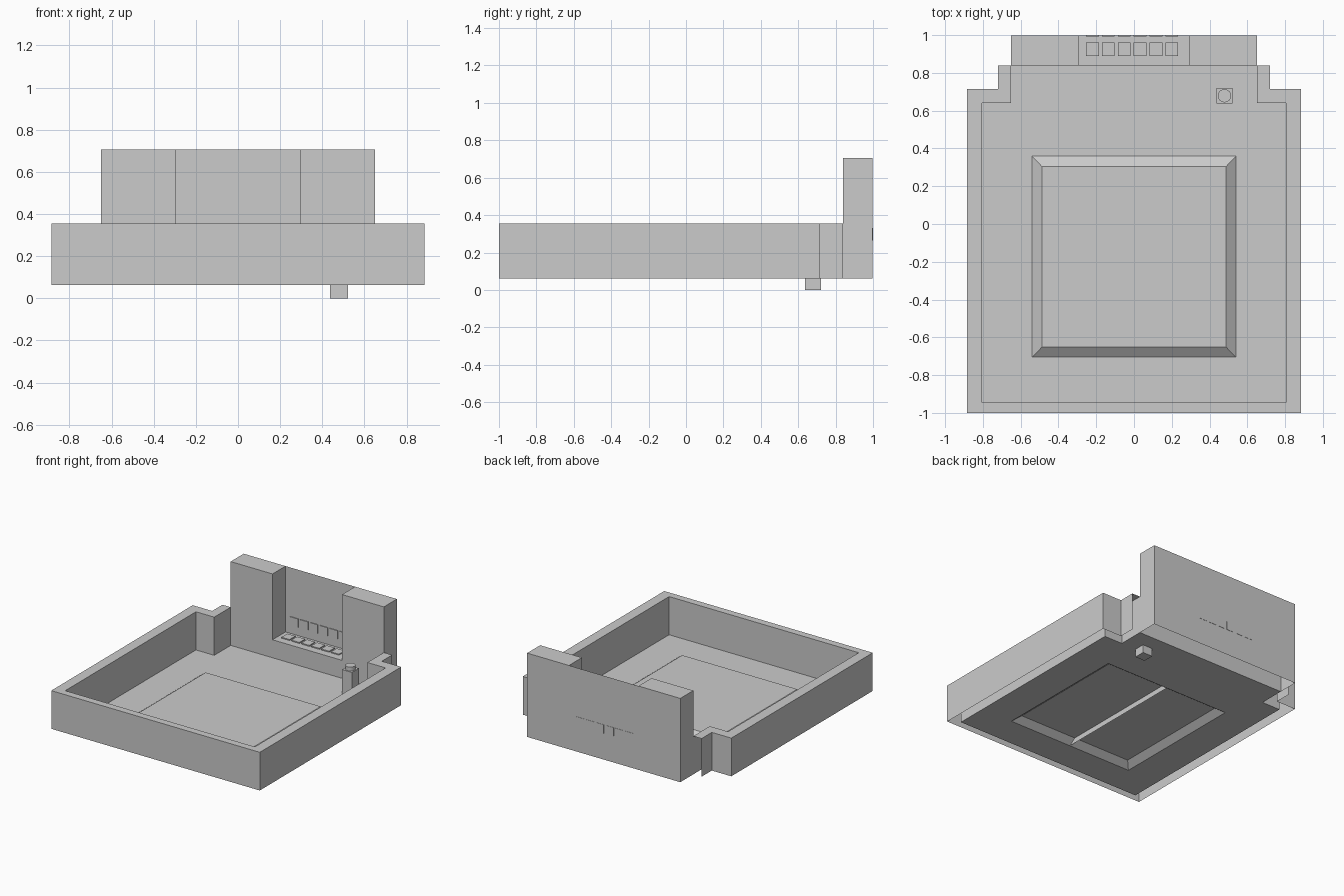
import bpy, bmesh, math

if "Cube" in bpy.data.objects:
    bpy.data.objects.remove(bpy.data.objects["Cube"])

BASE, RIM, TOP = 0.062, 0.355, 0.705


def finish(name, bm):
    bmesh.ops.remove_doubles(bm, verts=bm.verts, dist=0.0001)
    bmesh.ops.recalc_face_normals(bm, faces=bm.faces)
    mesh = bpy.data.meshes.new(name)
    bm.to_mesh(mesh)
    bm.free()
    obj = bpy.data.objects.new(name, mesh)
    bpy.context.collection.objects.link(obj)
    return obj


def face(bm, pts):
    return bm.faces.new([bm.verts.new(p) for p in pts])


def flat(bm, x0, x1, y0, y1, z):
    face(bm, [(x0, y0, z), (x1, y0, z), (x1, y1, z), (x0, y1, z)])


def box(bm, x0, x1, y0, y1, z0, z1):
    v = bmesh.ops.create_cube(bm, size=1)["verts"]
    bmesh.ops.scale(bm, vec=(x1 - x0, y1 - y0, z1 - z0), verts=v)
    bmesh.ops.translate(bm, vec=((x0 + x1) / 2, (y0 + y1) / 2, (z0 + z1) / 2), verts=v)


def mirrored(half):
    return half + [(-x, y) for x, y in reversed(half)]


# Hollow surrounding wall: outer skin, inner skin and rim, open underneath
outer = mirrored([(0.72, 0.84), (0.72, 0.715), (0.885, 0.715), (0.885, -1.0)])
inner = mirrored([(0.65, 0.84), (0.65, 0.64), (0.805, 0.64), (0.805, -0.945)])
bm = bmesh.new()
for i in range(len(outer) - 1):
    for line in (outer, inner):
        a, b = line[i], line[i + 1]
        face(bm, [(*a, BASE), (*b, BASE), (*b, RIM), (*a, RIM)])
    face(bm, [(*outer[i], RIM), (*outer[i + 1], RIM),
              (*inner[i + 1], RIM), (*inner[i], RIM)])
finish("tray_wall", bm)

# Floor sheet with a raised bevelled panel
bm = bmesh.new()
flat(bm, -0.805, 0.805, -0.945, -0.705, BASE)
flat(bm, -0.805, -0.54, -0.705, 0.36, BASE)
flat(bm, 0.54, 0.805, -0.705, 0.36, BASE)
flat(bm, -0.805, 0.805, 0.36, 0.64, BASE)
flat(bm, -0.65, 0.65, 0.64, 0.84, BASE)
PANEL = BASE + 0.04
low = [(-0.54, -0.705), (0.54, -0.705), (0.54, 0.36), (-0.54, 0.36)]
high = [(-0.488, -0.652), (0.488, -0.652), (0.488, 0.305), (-0.488, 0.305)]
for i in range(4):
    j = (i + 1) % 4
    face(bm, [(*low[i], BASE), (*low[j], BASE), (*high[j], PANEL), (*high[i], PANEL)])
face(bm, [(*p, PANEL) for p in high])
finish("tray_floor", bm)

# Rib under the raised panel
bm = bmesh.new()
face(bm, [(0, -0.705, BASE), (0, 0.36, BASE), (0, 0.305, PANEL), (0, -0.652, PANEL)])
finish("underside_rib", bm)

# Tall back block with a central notch, open underneath
LEDGE = 0.20
prof = [(0.65, BASE), (0.65, TOP), (0.295, TOP), (0.295, LEDGE)]
prof = mirrored(prof)
bm = bmesh.new()
face(bm, [(x, 0.84, z) for x, z in prof])
for (x0, z0), (x1, z1) in zip(prof, prof[1:]):
    face(bm, [(x0, 0.84, z0), (x1, 0.84, z1), (x1, 0.998, z1), (x0, 0.998, z0)])
face(bm, [(-0.65, 0.998, BASE), (0.65, 0.998, BASE), (0.65, 0.998, TOP), (-0.65, 0.998, TOP)])
finish("back_block", bm)

# Row of six contacts: wall pad, ledge pad and short stem each
bm = bmesh.new()
for i in range(6):
    x = -0.22 + i * 0.084
    box(bm, x - 0.034, x + 0.034, 0.992, 1.0, 0.265, 0.33)
    box(bm, x - 0.034, x + 0.034, 0.89, 0.96, LEDGE + 0.004, LEDGE + 0.012)
    box(bm, x - 0.006, x + 0.006, 0.90, 0.912, LEDGE - 0.03, LEDGE + 0.004)
finish("contacts", bm)

# Square post through the floor with a round tip
bm = bmesh.new()
box(bm, 0.437, 0.521, 0.637, 0.721, 0, 0.245)
finish("post", bm)
bpy.ops.mesh.primitive_cylinder_add(vertices=24, radius=0.035, depth=0.03,
                                    location=(0.479, 0.679, 0.26))
bpy.context.object.name = "post_tip"
bpy.ops.object.shade_smooth_by_angle(angle=math.radians(30))
